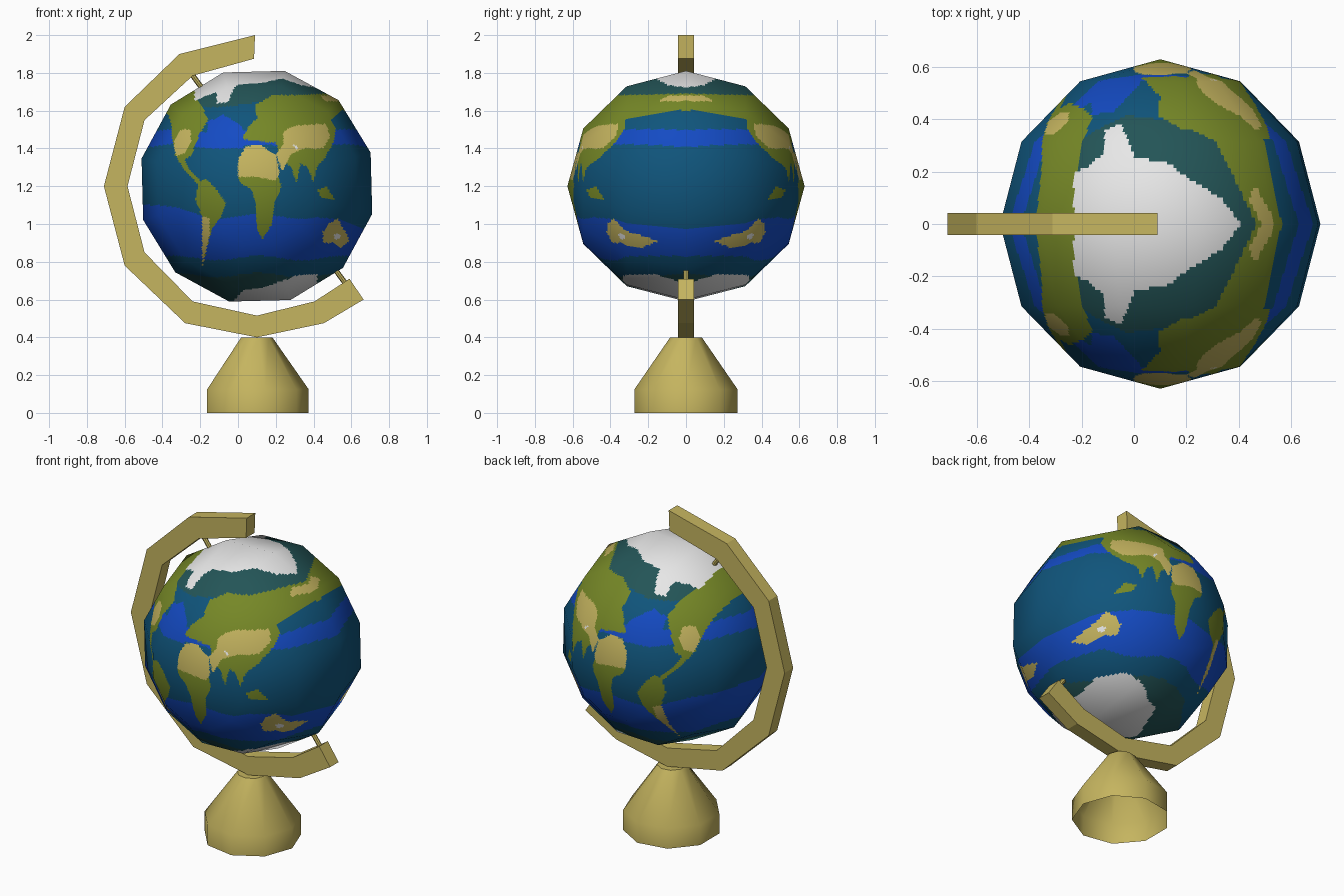
import bpy, bmesh, math
from mathutils import Matrix, Vector

if "Cube" in bpy.data.objects:
    bpy.data.objects.remove(bpy.data.objects["Cube"])

def material(name, rgb):
    m = bpy.data.materials.new(name)
    m.diffuse_color = (*rgb, 1)
    m.use_nodes = True
    m.node_tree.nodes["Principled BSDF"].inputs["Base Color"].default_value = m.diffuse_color
    return m

BRASS, OCEAN, TEAL, POLAR, GREEN, SAND, ICE = range(7)
mats = [material("brass", (0.56, 0.46, 0.115)),
        material("ocean blue", (0.007, 0.07, 0.55)),
        material("teal sea", (0.005, 0.09, 0.2)),
        material("polar sea", (0.017, 0.09, 0.095)),
        material("land green", (0.18, 0.245, 0.02)),
        material("desert sand", (0.56, 0.46, 0.115)),
        material("ice white", (0.85, 0.85, 0.85))]

def finish(bm, name, slots):
    me = bpy.data.meshes.new(name)
    bm.to_mesh(me)
    bm.free()
    for m in slots:
        me.materials.append(m)
    ob = bpy.data.objects.new(name, me)
    bpy.context.collection.objects.link(ob)
    return ob

# ---- map outlines: front view (x, z), mirrored to the back
NORTH_AMERICA = [(-.42, 1.62), (-.22, 1.78), (-.22, 1.66), (-.18, 1.6), (-.16, 1.55),
                 (-.2, 1.48), (-.23, 1.42), (-.24, 1.37), (-.28, 1.34), (-.25, 1.28),
                 (-.19, 1.22), (-.21, 1.21), (-.28, 1.28), (-.33, 1.36), (-.35, 1.45),
                 (-.35, 1.52), (-.37, 1.58)]
WEST_DESERT = [(-.34, 1.44), (-.3, 1.5), (-.25, 1.5), (-.25, 1.43), (-.29, 1.37), (-.33, 1.36)]
SOUTH_AMERICA = [(-.21, 1.22), (-.17, 1.24), (-.12, 1.19), (-.065, 1.11), (-.09, 1.04),
                 (-.14, .97), (-.165, .87), (-.19, .76), (-.19, .9), (-.19, 1.04), (-.225, 1.13)]
ANDES = [(-.19, 1.04), (-.15, 1.03), (-.15, .95), (-.17, .86), (-.19, .76), (-.19, .9)]
AFRICA = [(0, 1.26), (.21, 1.26), (.23, 1.2), (.19, 1.1), (.18, 1.0), (.13, .92),
          (.1, .97), (.095, 1.1), (.075, 1.18), (.01, 1.22)]
SAHARA = [(0, 1.34), (.04, 1.41), (.12, 1.42), (.17, 1.385), (.2, 1.37), (.22, 1.27),
          (.2, 1.23), (.1, 1.25), (0, 1.25)]
EURASIA = [(.02, 1.45), (.06, 1.52), (.1, 1.56), (.09, 1.63), (.18, 1.68), (.38, 1.685),
           (.57, 1.70), (.59, 1.62), (.52, 1.58), (.49, 1.55), (.52, 1.5), (.5, 1.42),
           (.46, 1.35), (.42, 1.31), (.4, 1.22), (.37, 1.3), (.33, 1.32), (.31, 1.22),
           (.28, 1.3), (.23, 1.35), (.2, 1.43), (.1, 1.44)]
ASIAN_DESERT = [(.24, 1.49), (.3, 1.52), (.46, 1.53), (.49, 1.47), (.45, 1.4), (.35, 1.4),
                (.28, 1.37), (.235, 1.28), (.2, 1.37), (.24, 1.42)]
PEAKS = [(.29, 1.42), (.32, 1.41), (.31, 1.39)]
TUNDRA = [(.44, 1.68), (.53, 1.68), (.53, 1.65), (.46, 1.65)]
ISLANDS = [(.42, 1.18), (.47, 1.2), (.51, 1.13), (.44, 1.14)]
AUSTRALIA = [(.45, .96), (.48, 1.0), (.525, 1.03), (.57, .96), (.59, .91), (.54, .87),
             (.5, .9), (.45, .9)]
SALT_LAKE = [(.51, .95), (.545, .945), (.54, .92), (.51, .92)]
ANTARCTICA = [(-.01, .61), (.03, .65), (.14, .665), (.32, .73), (.42, .735), (.42, .66),
              (.3, .5), (-.05, .5)]
ATLANTIC = [(-.17, 1.4), (-.16, 1.54), (-.08, 1.58), (.02, 1.52), (.03, 1.4)]
# polar ice, top view (x, |y|)
ARCTIC = [(-.23, -.1), (-.23, .2), (-.17, .22), (-.12, .27), (-.11, .36), (-.05, .38),
          (-.02, .32), (0, .25), (.12, .24), (.2, .18), (.33, .1), (.41, 0), (.41, -.1)]
PAINT = [(ICE, PEAKS), (ICE, SALT_LAKE), (ICE, ANTARCTICA), (SAND, WEST_DESERT),
         (SAND, ANDES), (SAND, SAHARA), (SAND, ASIAN_DESERT), (SAND, AUSTRALIA),
         (SAND, TUNDRA), (GREEN, NORTH_AMERICA), (GREEN, SOUTH_AMERICA), (GREEN, AFRICA),
         (GREEN, EURASIA), (GREEN, ISLANDS), (OCEAN, ATLANTIC)]

def inside(px, py, poly):
    hit = False
    for (ax, ay), (bx, by) in zip(poly, poly[1:] + poly[:1]):
        if (ay > py) != (by > py) and px < ax + (py - ay) * (bx - ax) / (by - ay):
            hit = not hit
    return hit

def map_colour(p):
    x, y, z = p.x, abs(p.y), p.z
    if z > 1.5 and inside(x, y, ARCTIC):
        return ICE
    for colour, poly in PAINT:
        if inside(x, z, poly):
            return colour
    # sea bands by height
    wave = 0.012 * math.sin(14 * x)
    if z > 1.63 + wave or z < 0.73 + wave:
        return POLAR
    south = 1.04 - 0.25 * max(0, x - 0.42) + 0.2 * max(0, -x - 0.15)
    if 1.41 < z - wave < 1.49 or 0.82 < z - wave < south:
        return OCEAN
    return TEAL

# ---- globe: 12-sided ball with its poles front and back, cut finely for the map
centre = Vector((0.1, 0, 1.2))
bm = bmesh.new()
bmesh.ops.create_uvsphere(bm, u_segments=12, v_segments=6, radius=0.628)
bm.transform(Matrix.Translation(centre) @ Matrix.Rotation(math.radians(-16.5), 4, 'Y')
             @ Matrix.Rotation(math.radians(90), 4, 'X'))
bmesh.ops.subdivide_edges(bm, edges=bm.edges[:], cuts=24, use_grid_fill=True)
for f in bm.faces:
    f.smooth = True
    f.material_index = map_colour(f.calc_center_median())
globe = finish(bm, "globe", mats)
globe.data.normals_split_custom_set_from_vertices(
    [(v.co - centre).normalized() for v in globe.data.vertices])

# ---- curved arm: outer and inner outline, extruded in y
outer = [(.09, 2.0), (-.31, 1.9), (-.6, 1.62), (-.71, 1.2), (-.6, .78), (-.28, .475),
         (.1, .4), (.455, .475), (.665, .6)]
inner = [(.085, 1.875), (-.24, 1.785), (-.495, 1.55), (-.585, 1.2), (-.495, .85),
         (-.24, .59), (.1, .515), (.405, .59), (.59, .71)]
bm = bmesh.new()
rows = [[bm.verts.new((x, y, z)) for (x, z), y in ((o, -.042), (i, -.042), (i, .042), (o, .042))]
        for o, i in zip(outer, inner)]
for a, b in zip(rows, rows[1:]):
    for k in range(4):
        bm.faces.new((a[k], a[(k + 1) % 4], b[(k + 1) % 4], b[k]))
bm.faces.new(rows[0])
bm.faces.new(rows[-1][::-1])
bmesh.ops.recalc_face_normals(bm, faces=bm.faces[:])
finish(bm, "arm", mats[:1])

# ---- axle pin, showing at both ends
a, b = Vector((-.25, 0, 1.80)), Vector((.58, 0, .67))
bm = bmesh.new()
bmesh.ops.create_cone(bm, cap_ends=True, segments=8, radius1=.014, radius2=.014,
                      depth=(b - a).length)
bm.transform(Matrix.Translation((a + b) / 2)
             @ (b - a).to_track_quat('Z', 'Y').to_matrix().to_4x4())
finish(bm, "axle_pin", mats[:1])

# ---- nine-sided stand, open underneath
SIDES = 9
bm = bmesh.new()
rings = [[bm.verts.new((.097 + r * math.cos(math.tau * k / SIDES),
                        r * math.sin(math.tau * k / SIDES), z)) for k in range(SIDES)]
         for r, z in ((.277, 0), (.277, .125), (.085, .4))]
for lo, hi in zip(rings, rings[1:]):
    for k in range(SIDES):
        n = (k + 1) % SIDES
        bm.faces.new((lo[k], lo[n], hi[n], hi[k])).smooth = True
bm.faces.new(rings[-1])
finish(bm, "stand", mats[:1])
